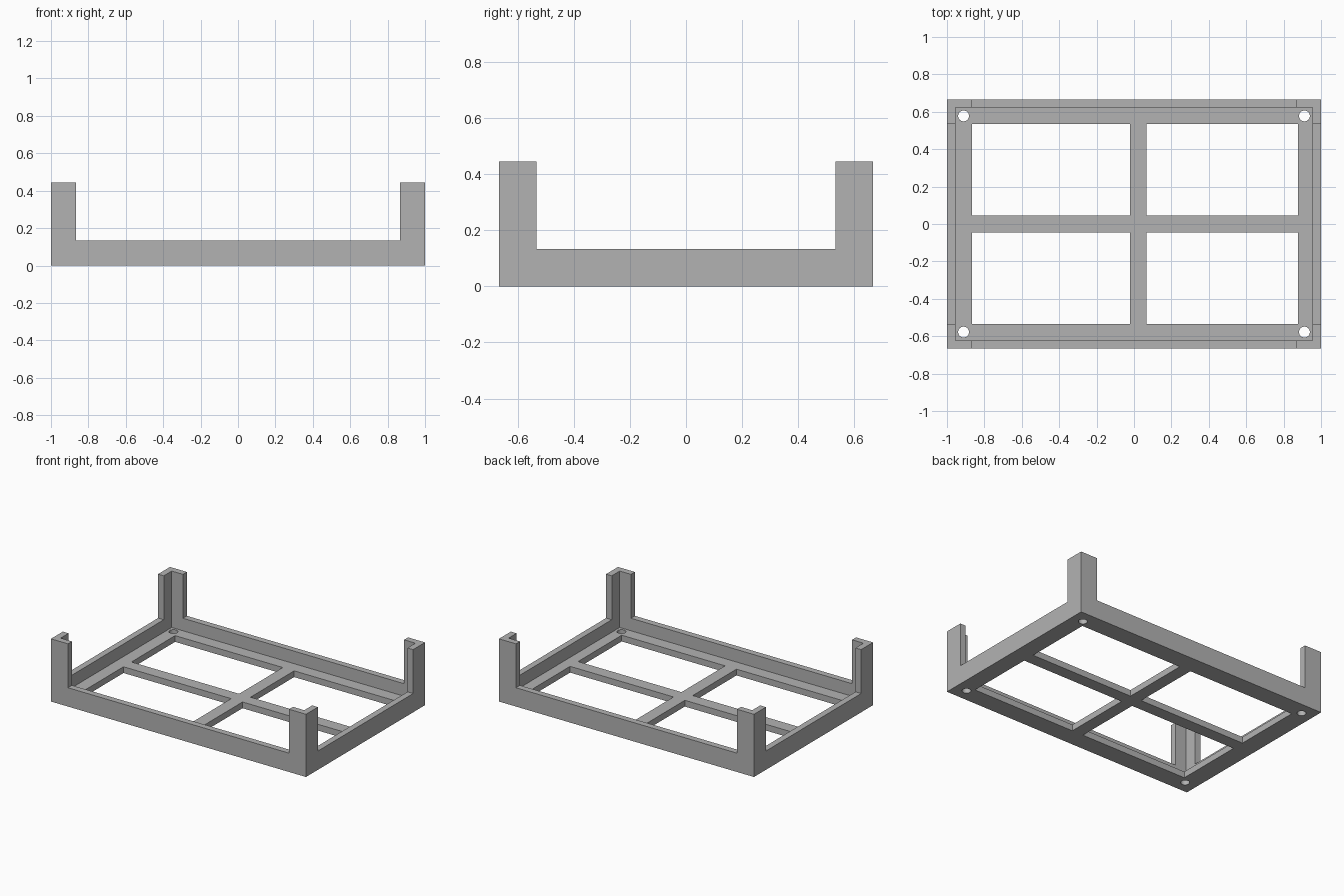
import bpy
from mathutils import Vector

if "Cube" in bpy.data.objects:
    bpy.data.objects.remove(bpy.data.objects["Cube"], do_unlink=True)

# Main sizes
U = 2 / 90                      # design unit
HX, HY, HZ = 45 * U, 30 * U, 20 * U
WALL = 2 * U                    # wall and floor thickness
POST = 6 * U                    # corner post width and rim height
OVER = 0.1                      # cutter overshoot

grey = bpy.data.materials.new("mid_grey")
grey.use_nodes = True
colour = (0.45, 0.45, 0.45, 1)
grey.diffuse_color = colour
grey.node_tree.nodes["Principled BSDF"].inputs["Base Color"].default_value = colour


def box(name, low, high):
    low, high = Vector(low), Vector(high)
    bpy.ops.mesh.primitive_cube_add(size=1, location=(low + high) / 2)
    obj = bpy.context.object
    obj.name = name
    obj.scale = high - low
    bpy.ops.object.transform_apply(location=True, rotation=False, scale=True)
    return obj


def cut(target, cutter):
    cutter.hide_render = True
    mod = target.modifiers.new("cut", "BOOLEAN")
    mod.operation = "DIFFERENCE"
    mod.solver = "EXACT"
    mod.object = cutter
    bpy.context.view_layer.objects.active = target
    bpy.ops.object.modifier_apply(modifier=mod.name)
    bpy.data.objects.remove(cutter, do_unlink=True)


# Tray block, hollowed out above the floor
tray = box("tray_frame", (-HX, -HY, 0), (HX, HY, HZ))
cut(tray, box("cavity", (WALL - HX, WALL - HY, WALL), (HX - WALL, HY - WALL, HZ + OVER)))

# Low rims between the L-shaped corner posts
cut(tray, box("long_notch", (POST - HX, -HY - OVER, POST), (HX - POST, HY + OVER, HZ + OVER)))
cut(tray, box("short_notch", (-HX - OVER, POST - HY, POST), (HX + OVER, HY - POST, HZ + OVER)))

# Four floor windows, leaving a slightly off-centre cross
for x0, x1 in ((POST - HX, -U), (3 * U, 39.5 * U)):
    for y0, y1 in ((POST - HY, -WALL), (WALL, HY - POST)):
        cut(tray, box("window", (x0, y0, -OVER), (x1, y1, POST)))

# Screw holes in the floor corners
for sx in (-1, 1):
    for sy in (-1, 1):
        bpy.ops.mesh.primitive_cylinder_add(
            vertices=32, radius=0.029, depth=0.3,
            location=(sx * 41 * U, sy * 26 * U, 0))
        cut(tray, bpy.context.object)

tray.data.materials.clear()
tray.data.materials.append(grey)
bpy.ops.object.select_all(action="DESELECT")
tray.select_set(True)
bpy.context.view_layer.objects.active = tray
bpy.ops.object.shade_smooth_by_angle()
